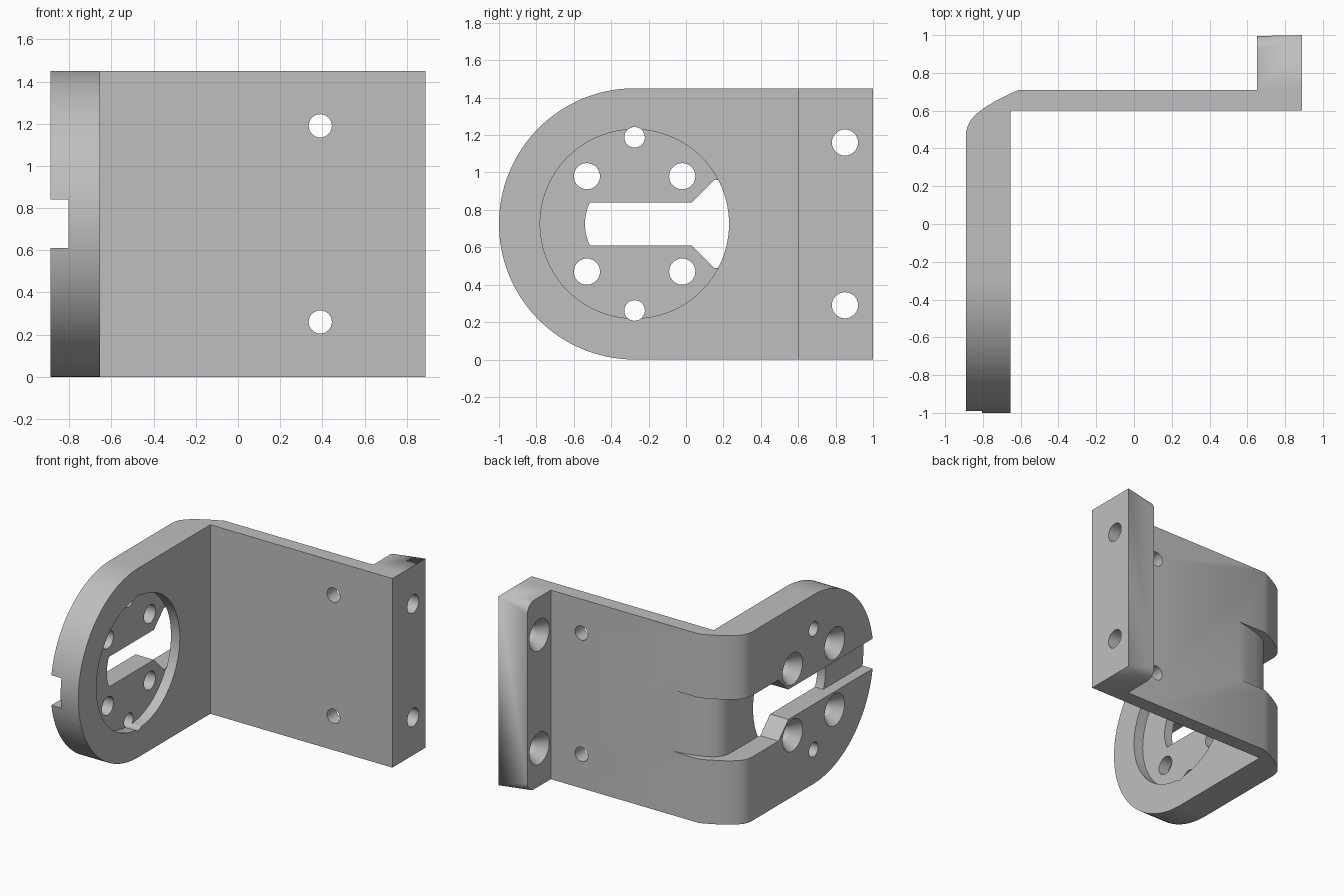
import bpy, bmesh, math

if "Cube" in bpy.data.objects:
    bpy.data.objects.remove(bpy.data.objects["Cube"], do_unlink=True)

grey = bpy.data.materials.new("plain_grey")
grey.use_nodes = True
grey.diffuse_color = (0.52, 0.52, 0.52, 1)
grey.node_tree.nodes["Principled BSDF"].inputs["Base Color"].default_value = grey.diffuse_color

HEIGHT = 1.45
MID = HEIGHT / 2
PIVOT = -0.275           # centre of the rounded end along y
INNER, OUTER = -0.655, -0.89


def place(axis, u, v, w):
    return {"x": (w, u, v), "y": (u, w, v), "z": (u, v, w)}[axis]


def loft(name, axis, ring_a, a, ring_b, b):
    """Solid between two matching outlines at distances a and b on an axis."""
    bm = bmesh.new()
    lower = [bm.verts.new(place(axis, u, v, a)) for u, v in ring_a]
    upper = [bm.verts.new(place(axis, u, v, b)) for u, v in ring_b]
    n = len(lower)
    bm.faces.new(lower)
    bm.faces.new(upper)
    for i in range(n):
        j = (i + 1) % n
        bm.faces.new((lower[i], lower[j], upper[j], upper[i]))
    bmesh.ops.remove_doubles(bm, verts=bm.verts, dist=1e-5)
    bmesh.ops.recalc_face_normals(bm, faces=bm.faces)
    mesh = bpy.data.meshes.new(name)
    bm.to_mesh(mesh)
    bm.free()
    mesh.materials.append(grey)
    obj = bpy.data.objects.new(name, mesh)
    bpy.context.collection.objects.link(obj)
    return obj


def prism(name, axis, ring, a, b):
    return loft(name, axis, ring, a, ring, b)


def arc(u, v, r, start, end, steps):
    angles = [math.radians(start + (end - start) * i / steps) for i in range(steps + 1)]
    return [(u + r * math.cos(t), v + r * math.sin(t)) for t in angles]


def circle(u, v, r, steps=32):
    return arc(u, v, r, 0, 360, steps)[:-1]


def combine(target, tool, operation):
    mod = target.modifiers.new("shape", "BOOLEAN")
    mod.operation, mod.solver, mod.object = operation, "EXACT", tool
    bpy.context.view_layer.objects.active = target
    bpy.ops.object.modifier_apply(modifier=mod.name)
    bpy.data.objects.remove(tool, do_unlink=True)


# Angled plate with a bowed outer corner
corner = [(OUTER, 0.48), (-0.883, 0.512), (-0.868, 0.545), (-0.836, 0.582),
          (-0.79, 0.617), (-0.735, 0.65), (-0.675, 0.681), (-0.61, 0.71)]
outline = [(INNER, -1.1), (OUTER, -1.1)] + corner + [(0.89, 0.71), (0.89, 0.6), (INNER, 0.6)]
bracket = prism("bracket", "z", outline, 0, HEIGHT)

# Rounded front end
envelope = arc(PIVOT, MID, MID, 90, 270, 64) + [(1.2, 0), (1.2, HEIGHT)]
combine(bracket, prism("end_rounding", "x", envelope, -1.2, 1.2), "INTERSECT")


# Mounting lip whose corner rounding fades out towards the outer side
def lip_ring(r, back):
    return ([(0.65, 0)] + arc(back - r, r, r, -90, 0, 8)
            + arc(back - r, HEIGHT - r, r, 0, 90, 8) + [(0.65, HEIGHT)])


combine(bracket, loft("lip", "x", lip_ring(0.08, 0.995), 0.65, lip_ring(0.0, 1.0), 0.89), "UNION")


def cut(axis, ring, a, b):
    combine(bracket, prism("cutter", axis, ring, a, b), "DIFFERENCE")


# Round recess on the inner face
cut("x", circle(PIVOT, MID, 0.505, 96), -0.735, -0.5)

# Shallow groove along the outer face
half, wide = 0.115, 0.235
cut("x", [(-1.2, MID - half), (0, MID - half), (0, MID + half), (-1.2, MID + half)], -1.1, -0.805)

# Deep flared slot that opens into the recess
spread = math.degrees(math.asin(half / 0.265))
slot = arc(PIVOT, MID, 0.265, 180 - spread, 180 + spread, 12)
slot += [(0.03, MID - half), (0.15, MID - wide), (0.2, MID - wide)]
slot += [(0.2, MID + wide), (0.15, MID + wide), (0.03, MID + half)]
cut("x", slot, -1.1, -0.73)

# Slot continuing around the corner and fading into the back plate
floor = [(-0.73, 0.16), (-0.73, 0.47), (-0.727, 0.525), (-0.712, 0.575), (-0.68, 0.615),
         (-0.63, 0.645), (-0.55, 0.672), (-0.46, 0.694), (-0.37, 0.712)]
cut("z", floor + [(-0.37, 0.9), (-1.1, 0.9), (-1.1, 0.16)], MID - wide, MID + wide)


# Screw holes widened towards -x
def screw_hole(y, z, face, end):
    cut("x", circle(y, z, 0.07), face - 0.1, end)
    sink = loft("sink", "x", circle(y, z, 0.125), face - 0.005, circle(y, z, 0.07), face + 0.075)
    combine(bracket, sink, "DIFFERENCE")


for side in (-1, 1):
    for y in (-0.53, -0.02):
        screw_hole(y, MID + side * 0.255, OUTER, -0.5)
    screw_hole(0.85, MID + side * 0.435, 0.65, 1.1)
    # Plain pin holes in the round end and the back plate
    cut("x", circle(PIVOT, MID + side * 0.463, 0.055), -1.1, -0.5)
    cut("y", circle(0.39, MID + side * 0.465, 0.055), 0.4, 0.9)

bpy.ops.object.select_all(action="DESELECT")
bracket.select_set(True)
bpy.context.view_layer.objects.active = bracket
bpy.ops.object.shade_smooth_by_angle(angle=math.radians(25))
